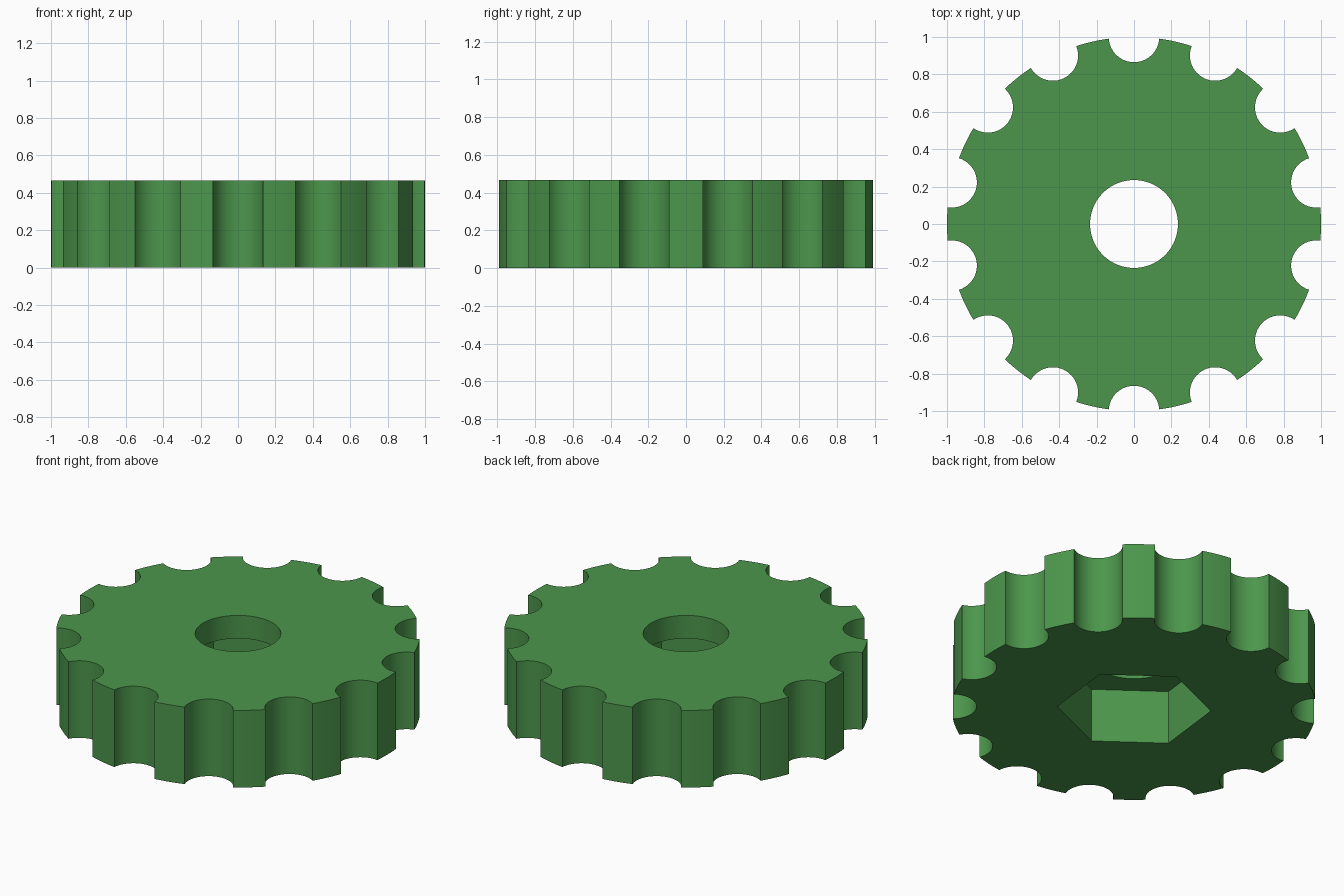
import bpy, bmesh, math
from mathutils import Vector

if "Cube" in bpy.data.objects:
    bpy.data.objects.remove(bpy.data.objects["Cube"])

HEIGHT = 0.467
NOTCHES = 14
NOTCH_R = 0.135       # radius of each finger scallop, centred on the rim
HOLE_R = 0.235
HEX_R = 0.422
HEX_DEPTH = 0.327
HEX_TURN = math.radians(23.4)


def polar(r, a):
    return Vector((r * math.cos(a), r * math.sin(a)))


def prism(name, points, z0, z1):
    """Extrude a closed 2D outline between two heights."""
    bm = bmesh.new()
    face = bm.faces.new([bm.verts.new((p.x, p.y, z0)) for p in points])
    top = bmesh.ops.extrude_face_region(bm, geom=[face])["geom"]
    bmesh.ops.translate(bm, vec=(0, 0, z1 - z0),
                        verts=[v for v in top if isinstance(v, bmesh.types.BMVert)])
    bmesh.ops.recalc_face_normals(bm, faces=bm.faces)
    mesh = bpy.data.meshes.new(name)
    bm.to_mesh(mesh)
    bm.free()
    obj = bpy.data.objects.new(name, mesh)
    bpy.context.collection.objects.link(obj)
    return obj


def ring(r, n, turn=0.0):
    return [polar(r, turn + math.tau * i / n) for i in range(n)]


# Scalloped outline: an arc of rim, then a concave scallop, repeated
step = math.tau / NOTCHES
half_notch = 2 * math.asin(NOTCH_R / 2)
half_tooth = step / 2 - half_notch
outline = []
for k in range(NOTCHES):
    a = k * step
    for i in range(7):
        outline.append(polar(1.0, a - half_tooth + 2 * half_tooth * i / 6))
    mid = a + step / 2
    centre = polar(1.0, mid)
    sweep = math.pi / 2 - half_notch / 2
    for i in range(1, 24):
        t = -sweep + 2 * sweep * i / 24
        outline.append(centre + polar(NOTCH_R, mid + math.pi - t))
# scallop points run from the near tooth to the next tooth
knob = prism("knob_body", outline, 0, HEIGHT)

green = bpy.data.materials.new("green")
green.diffuse_color = (0.072, 0.305, 0.072, 1)
green.use_nodes = True
green.node_tree.nodes["Principled BSDF"].inputs["Base Color"].default_value = green.diffuse_color
knob.data.materials.append(green)

# Through hole for the bolt and hexagonal nut pocket in the underside
cutters = [prism("bolt_hole_cutter", ring(HOLE_R, 96), -0.2, HEIGHT + 0.2),
           prism("nut_pocket_cutter", ring(HEX_R, 6, HEX_TURN), -0.1, HEX_DEPTH)]
for cutter in cutters:
    cutter.hide_render = True
    cutter.data.materials.append(green)
    mod = knob.modifiers.new(cutter.name, "BOOLEAN")
    mod.operation = "DIFFERENCE"
    mod.solver = "EXACT"
    mod.object = cutter

# Apply the cuts, remove the cutters, and smooth the curved walls
bpy.ops.object.select_all(action="DESELECT")
knob.select_set(True)
bpy.context.view_layer.objects.active = knob
for mod in list(knob.modifiers):
    bpy.ops.object.modifier_apply(modifier=mod.name)
for cutter in cutters:
    bpy.data.objects.remove(cutter)
bpy.ops.object.shade_smooth_by_angle(angle=math.radians(30))
